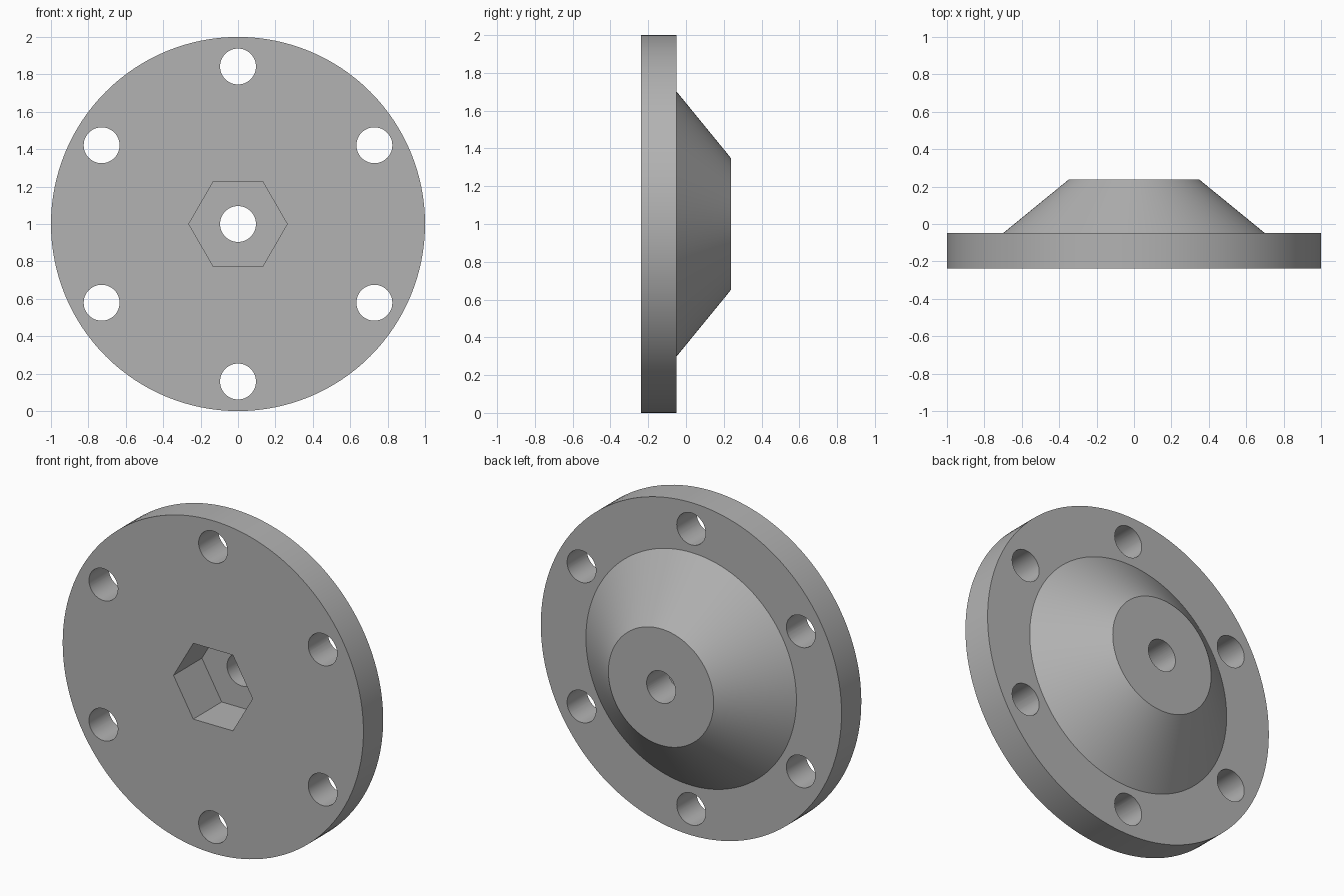
import bpy, bmesh, math
from mathutils import Matrix, Vector

cube = bpy.data.objects.get("Cube")
if cube:
    bpy.data.objects.remove(cube, do_unlink=True)

FRONT, STEP, BACK = -0.237, -0.049, 0.237   # plate front, plate back, hub end
CENTRE_Z = 1.0
HOLE_R, BOLT_R = 0.096, 0.842
HEX_R, HEX_DEPTH = 0.263, 0.27

grey = bpy.data.materials.new("plain grey")
grey.use_nodes = True
colour = (0.45, 0.45, 0.45, 1)
grey.diffuse_color = colour
grey.node_tree.nodes["Principled BSDF"].inputs["Base Color"].default_value = colour


def make_object(name, bm):
    bmesh.ops.recalc_face_normals(bm, faces=bm.faces)
    mesh = bpy.data.meshes.new(name)
    bm.to_mesh(mesh)
    bm.free()
    mesh.materials.append(grey)
    obj = bpy.data.objects.new(name, mesh)
    bpy.context.collection.objects.link(obj)
    return obj


def add_prism(bm, x, z, radius, sides, y0, y1):
    """Prism along y with one corner pointing up."""
    place = (Matrix.Translation((x, (y0 + y1) / 2, z))
             @ Matrix.Rotation(math.pi / 2, 4, 'X')
             @ Matrix.Rotation(math.pi / 2, 4, 'Z'))
    bmesh.ops.create_cone(bm, cap_ends=True, segments=sides, radius1=radius,
                          radius2=radius, depth=y1 - y0, matrix=place)


# Flange plate and tapered hub, turned as one solid
profile = [(0, FRONT), (1, FRONT), (1, STEP), (0.7, STEP), (0.35, BACK), (0, BACK)]
bm = bmesh.new()
verts = [bm.verts.new((r, y, CENTRE_Z)) for r, y in profile]
edges = [bm.edges.new(pair) for pair in zip(verts, verts[1:])]
bmesh.ops.spin(bm, geom=verts + edges, cent=(0, 0, CENTRE_Z), axis=(0, 1, 0),
               angle=math.tau, steps=128, use_merge=True)
bmesh.ops.remove_doubles(bm, verts=bm.verts, dist=1e-5)
flange = make_object("hub_flange", bm)

# Bolt holes around the rim
bm = bmesh.new()
for i in range(6):
    a = math.radians(90 + 60 * i)
    add_prism(bm, BOLT_R * math.cos(a), CENTRE_Z + BOLT_R * math.sin(a),
              HOLE_R, 48, FRONT - 0.1, BACK)
bolt_cutter = make_object("bolt_hole_cutter", bm)

# Centre bore
bm = bmesh.new()
add_prism(bm, 0, CENTRE_Z, HOLE_R, 48, FRONT - 0.2, BACK + 0.1)
bore_cutter = make_object("bore_cutter", bm)

# Hexagonal nut pocket in the front
bm = bmesh.new()
add_prism(bm, 0, CENTRE_Z, HEX_R, 6, FRONT - 0.1, FRONT + HEX_DEPTH)
pocket_cutter = make_object("hex_pocket_cutter", bm)

# Cut the openings and keep the result as plain mesh
cutters = [bolt_cutter, pocket_cutter, bore_cutter]
bpy.context.view_layer.objects.active = flange
for cutter in cutters:
    cutter.hide_render = True
    cut = flange.modifiers.new(cutter.name, 'BOOLEAN')
    cut.operation, cut.solver, cut.object = 'DIFFERENCE', 'EXACT', cutter
    bpy.ops.object.modifier_apply(modifier=cut.name)
for cutter in cutters:
    bpy.data.objects.remove(cutter, do_unlink=True)

# Smooth round walls, crisp rims
bpy.ops.object.select_all(action='DESELECT')
flange.select_set(True)
bpy.ops.object.shade_smooth_by_angle(angle=math.radians(30))
